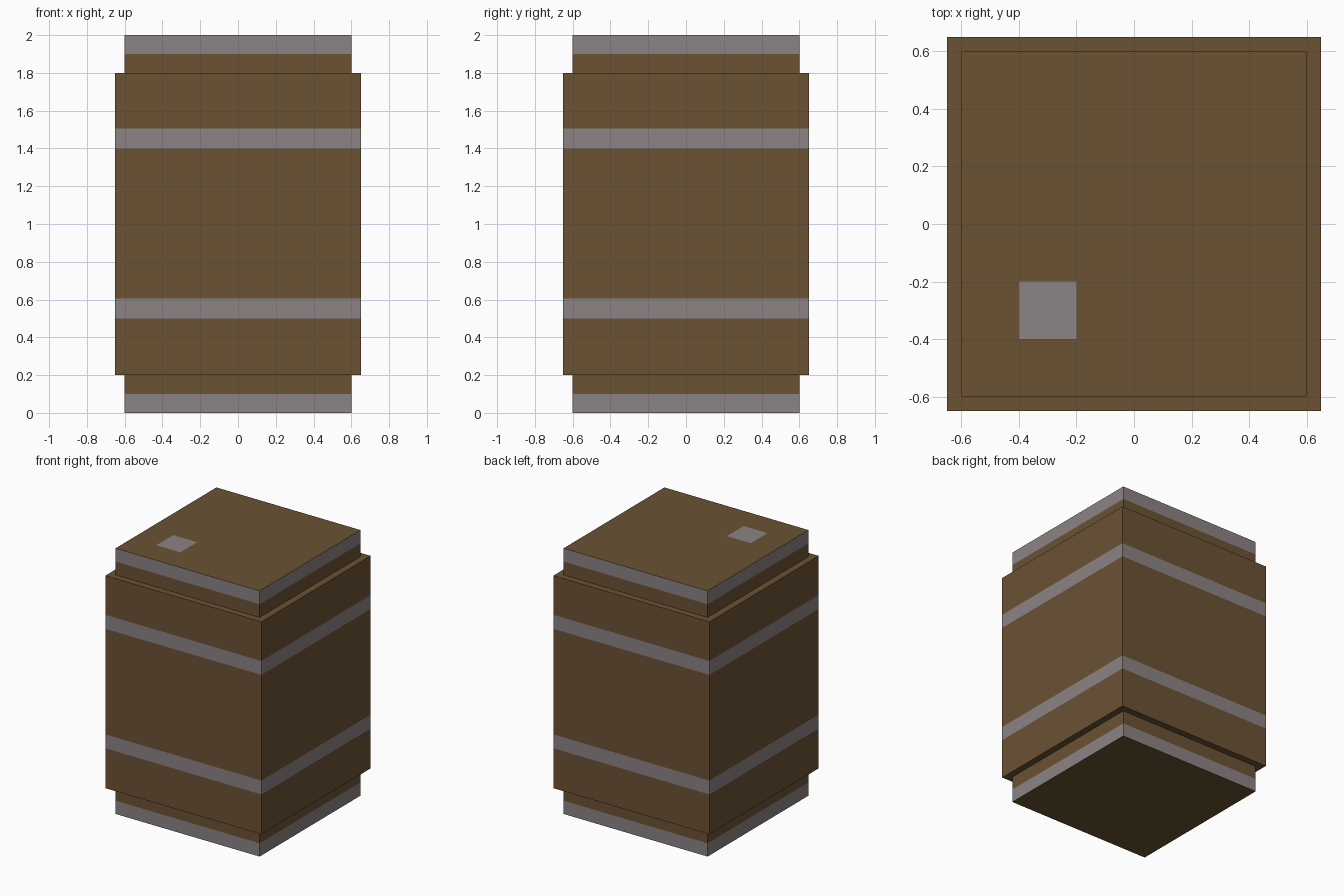
import bpy
import bmesh

cube = bpy.data.objects.get("Cube")
if cube:
    bpy.data.objects.remove(cube, do_unlink=True)


def make_material(name, rgb):
    mat = bpy.data.materials.new(name)
    mat.use_nodes = True
    colour = (*rgb, 1.0)
    mat.diffuse_color = colour
    mat.node_tree.nodes["Principled BSDF"].inputs["Base Color"].default_value = colour
    return mat


WOOD = make_material("brown wood", (0.147, 0.084, 0.034))
METAL = make_material("grey metal", (0.258, 0.227, 0.231))


def banded_box(name, half, z0, z1, bands, bung=None):
    """Square box with metal bands cut into its sides and an optional inset plug on top."""
    bm = bmesh.new()
    bmesh.ops.create_cube(bm, size=1.0)
    for v in bm.verts:
        v.co = (v.co.x * 2 * half, v.co.y * 2 * half, z0 if v.co.z < 0 else z1)

    def cut(point, normal):
        geom = bm.verts[:] + bm.edges[:] + bm.faces[:]
        bmesh.ops.bisect_plane(bm, geom=geom, dist=1e-5, plane_co=point, plane_no=normal)

    # Cut along the band edges that lie inside the box
    for z in sorted({z for band in bands for z in band}):
        if z0 < z < z1:
            cut((0, 0, z), (0, 0, 1))

    # Cut the plug outline
    if bung:
        cx, cy, r = bung
        for s in (-r, r):
            cut((cx + s, 0, 0), (1, 0, 0))
            cut((0, cy + s, 0), (0, 1, 0))

    # Metal on side faces within a band and on the plug
    bm.normal_update()
    for f in bm.faces:
        c = f.calc_center_median()
        if abs(f.normal.z) < 0.5:
            f.material_index = int(any(a < c.z < b for a, b in bands))
        elif bung and f.normal.z > 0.5:
            f.material_index = int(abs(c.x - cx) < r and abs(c.y - cy) < r)

    mesh = bpy.data.meshes.new(name)
    bm.to_mesh(mesh)
    bm.free()
    mesh.materials.append(WOOD)
    mesh.materials.append(METAL)
    obj = bpy.data.objects.new(name, mesh)
    bpy.context.collection.objects.link(obj)
    return obj


# Full-height core: rimmed ends at top and bottom, plug in the lid
banded_box("barrel_core", 0.60, 0.0, 2.0, [(0.0, 0.1), (1.9, 2.0)], bung=(-0.3, -0.3, 0.1))

# Wider middle with two hoops
banded_box("barrel_belly", 0.65, 0.2, 1.8, [(0.5, 0.605), (1.4, 1.505)])
